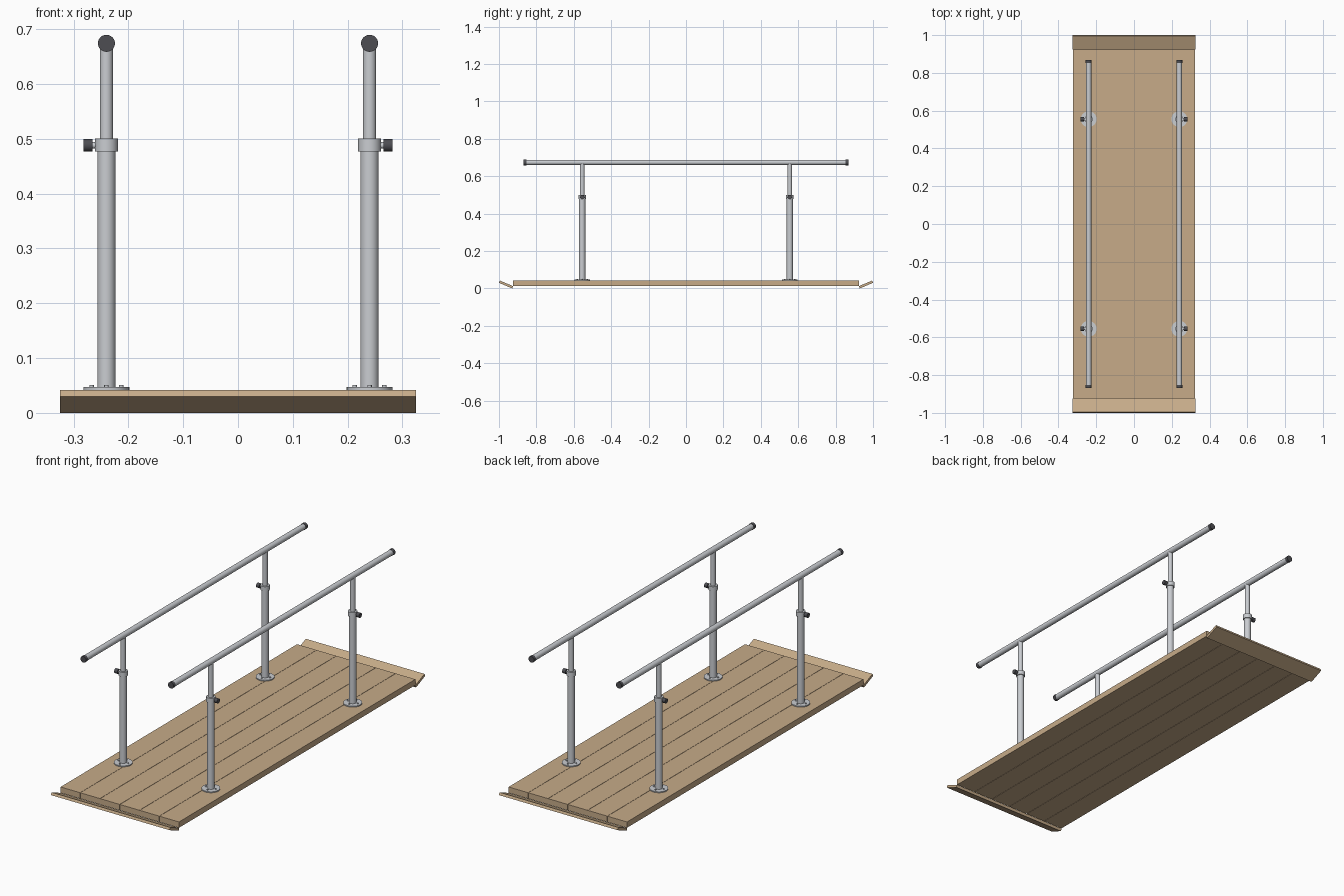
import bpy
import math
from mathutils import Matrix, Vector

if "Cube" in bpy.data.objects:
    bpy.data.objects.remove(bpy.data.objects["Cube"], do_unlink=True)


def material(name, rgb):
    m = bpy.data.materials.new(name)
    m.use_nodes = True
    m.diffuse_color = (*rgb, 1)
    m.node_tree.nodes["Principled BSDF"].inputs["Base Color"].default_value = (*rgb, 1)
    return m


WOOD = material("tan wood", (0.57, 0.41, 0.25))
METAL = material("brushed metal", (0.59, 0.61, 0.64))
BLACK = material("black plastic", (0.075, 0.075, 0.085))


def box(name, size, centre, mat, tilt=0):
    bpy.ops.mesh.primitive_cube_add(size=1, location=centre, rotation=(tilt, 0, 0))
    ob = bpy.context.object
    ob.name = name
    ob.scale = size
    ob.data.materials.append(mat)
    return ob


def rod(name, start, end, radius, mat, sides=32):
    """Cylinder between two points."""
    a, b = Vector(start), Vector(end)
    bpy.ops.mesh.primitive_cylinder_add(vertices=sides, radius=radius, depth=(b - a).length)
    ob = bpy.context.object
    ob.name = name
    turn = (b - a).to_track_quat("Z", "Y").to_matrix().to_4x4()
    ob.matrix_world = Matrix.Translation((a + b) / 2) @ turn
    ob.data.materials.append(mat)
    bpy.ops.object.shade_smooth_by_angle(angle=math.radians(40))
    return ob


WIDTH, DECK_TOP, DECK_BOTTOM = 0.65, 0.042, 0.013
POST_X, POST_Y, RAIL_Z = 0.24, 0.555, 0.674

# Deck planks
PLANKS = 6
pitch = WIDTH / PLANKS
for i in range(PLANKS):
    box(f"deck_plank_{i + 1}", (pitch - 0.0015, 1.85, DECK_TOP - DECK_BOTTOM),
        ((i + 0.5) * pitch - WIDTH / 2, 0, (DECK_TOP + DECK_BOTTOM) / 2), WOOD)

# Tilted end boards, rising outwards
for name, s in (("front", -1), ("back", 1)):
    box(f"{name}_end_board", (WIDTH, 0.077, 0.013), (0, s * 0.962, 0.021), WOOD,
        tilt=s * math.radians(23))

for side, sx in (("left", 1), ("right", -1)):
    x = sx * POST_X
    # Handrail with end caps
    rod(f"{side}_handrail", (x, -0.855, RAIL_Z), (x, 0.855, RAIL_Z), 0.014, METAL)
    for end, sy in (("front", -1), ("back", 1)):
        rod(f"{side}_{end}_rail_cap", (x, sy * 0.853, RAIL_Z), (x, sy * 0.868, RAIL_Z),
            0.0155, BLACK)
        # Telescopic post on a bolted flange
        y = sy * POST_Y
        tag = f"{side}_{end}"
        rod(f"{tag}_flange", (x, y, DECK_TOP), (x, y, 0.047), 0.042, METAL)
        rod(f"{tag}_lower_post", (x, y, DECK_TOP), (x, y, 0.48), 0.0165, METAL)
        rod(f"{tag}_collar", (x, y, 0.477), (x, y, 0.5), 0.021, METAL)
        rod(f"{tag}_upper_post", (x, y, 0.47), (x, y, RAIL_Z), 0.012, METAL)
        for k in range(4):
            a = k * math.pi / 2
            bx, by = x + 0.027 * math.cos(a), y + 0.027 * math.sin(a)
            rod(f"{tag}_bolt_{k + 1}", (bx, by, 0.045), (bx, by, 0.051), 0.004, METAL, 12)
        # Clamp knob facing outwards
        rod(f"{tag}_knob_stem", (x + sx * 0.015, y, 0.488), (x + sx * 0.028, y, 0.488),
            0.006, METAL, 16)
        rod(f"{tag}_knob", (x + sx * 0.025, y, 0.488), (x + sx * 0.042, y, 0.488),
            0.0115, BLACK, 24)
